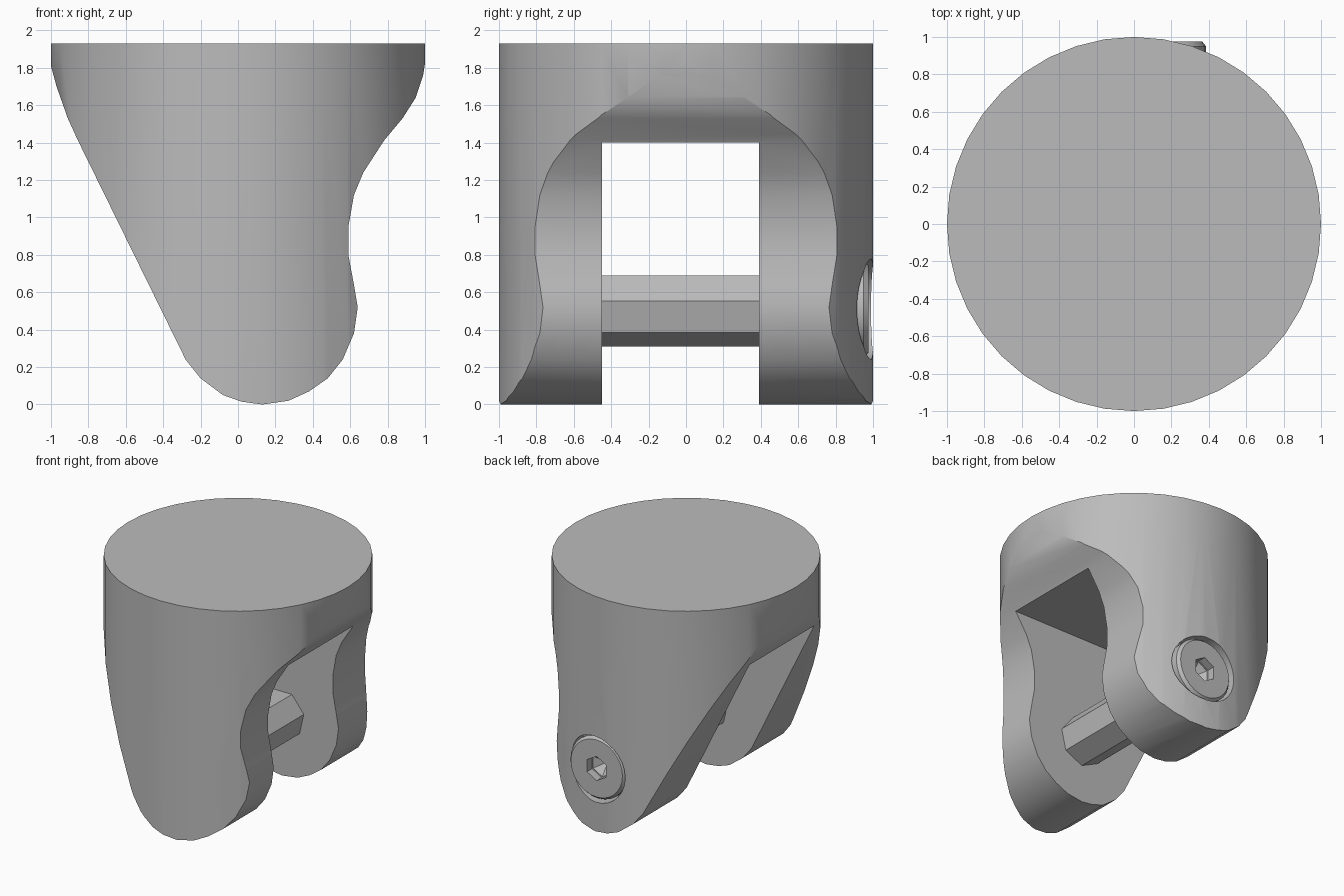
import bpy, bmesh, math
from mathutils import Matrix

cube = bpy.data.objects.get("Cube")
if cube:
    bpy.data.objects.remove(cube, do_unlink=True)

grey = bpy.data.materials.new("plain grey")
grey.use_nodes = True
COLOUR = (0.5, 0.5, 0.5, 1)
grey.diffuse_color = COLOUR
grey.node_tree.nodes["Principled BSDF"].inputs["Base Color"].default_value = COLOUR

PIN_X, PIN_Z = 0.13, 0.51


def finish(name, bm):
    bmesh.ops.recalc_face_normals(bm, faces=bm.faces[:])
    mesh = bpy.data.meshes.new(name)
    bm.to_mesh(mesh)
    bm.free()
    mesh.materials.append(grey)
    obj = bpy.data.objects.new(name, mesh)
    bpy.context.collection.objects.link(obj)
    return obj


def activate(obj):
    bpy.ops.object.select_all(action='DESELECT')
    obj.select_set(True)
    bpy.context.view_layer.objects.active = obj


def boolean(obj, cutter, operation):
    mod = obj.modifiers.new(cutter.name, 'BOOLEAN')
    mod.operation, mod.solver, mod.object = operation, 'EXACT', cutter
    activate(obj)
    bpy.ops.object.modifier_apply(modifier=mod.name)
    bpy.data.objects.remove(cutter, do_unlink=True)


def pin_axis_cone(name, r1, r2, y1, y2, sides):
    """Tapered cylinder along y on the pin axis."""
    bm = bmesh.new()
    place = (Matrix.Translation((PIN_X, (y1 + y2) / 2, PIN_Z))
             @ Matrix.Rotation(-math.pi / 2, 4, 'X'))
    bmesh.ops.create_cone(bm, cap_ends=True, segments=sides, radius1=r1,
                          radius2=r2, depth=y2 - y1, matrix=place)
    return finish(name, bm)


def prism(name, profile):
    """Extrude an x-z outline through the full depth."""
    bm = bmesh.new()
    face = bm.faces.new([bm.verts.new((x, -1.3, z)) for x, z in profile])
    new = bmesh.ops.extrude_face_region(bm, geom=[face])["geom"]
    verts = [v for v in new if isinstance(v, bmesh.types.BMVert)]
    bmesh.ops.translate(bm, verts=verts, vec=(0, 2.6, 0))
    return finish(name, bm)


# Round body
bm = bmesh.new()
bmesh.ops.create_cone(bm, cap_ends=True, segments=40, radius1=1, radius2=1,
                      depth=2.13, matrix=Matrix.Translation((0, 0, 0.865)))
body = finish("clevis_body", bm)

# Side outline: straight slope on one side, waisted curve on the other
outline = [(-1.2, 2.2), (-1.2, 1.86), (-1, 1.81), (-0.97, 1.7), (-0.91, 1.53),
           (-0.86, 1.42), (-0.28, 0.24), (-0.2, 0.14), (-0.08, 0.05),
           (0.02, 0.015), (0.13, 0), (0.27, 0.02), (0.38, 0.07), (0.48, 0.14),
           (0.56, 0.24), (0.62, 0.38), (0.64, 0.52), (0.62, 0.64), (0.59, 0.8),
           (0.59, 0.95), (0.62, 1.12), (0.67, 1.24), (0.78, 1.41), (0.88, 1.53),
           (0.95, 1.64), (0.99, 1.76), (1.005, 1.86), (1.2, 1.95), (1.2, 2.2)]
boolean(body, prism("outline_cutter", outline), 'INTERSECT')

# Slot between the two cheeks
bm = bmesh.new()
bmesh.ops.create_cube(bm, size=1, matrix=Matrix.Translation((0, -0.03, 0.6))
                      @ Matrix.Diagonal((3, 0.84, 1.6, 1)))
boolean(body, finish("slot_cutter", bm), 'DIFFERENCE')

# Counterbore for the bolt head
boolean(body, pin_axis_cone("bore_cutter", 0.27, 0.27, 0.84, 1.3, 28), 'DIFFERENCE')

# Faceted pin across the slot
pin = pin_axis_cone("pin", 0.2, 0.2, -0.5, 0.45, 7)

# Bolt head: rim, chamfer and hexagonal socket with a pointed floor
head = pin_axis_cone("bolt_head", 0.255, 0.255, 0.8, 0.95, 28)
chamfer = pin_axis_cone("chamfer", 0.255, 0.235, 0.95, 0.975, 28)
boolean(head, chamfer, 'UNION')
boolean(head, pin_axis_cone("socket_cutter", 0.1, 0.1, 0.9, 1.1, 6), 'DIFFERENCE')
boolean(head, pin_axis_cone("point_cutter", 0.0, 0.11, 0.83, 0.91, 6), 'DIFFERENCE')

for part in (body, head):
    activate(part)
    bpy.ops.object.shade_smooth_by_angle(angle=math.radians(30))
